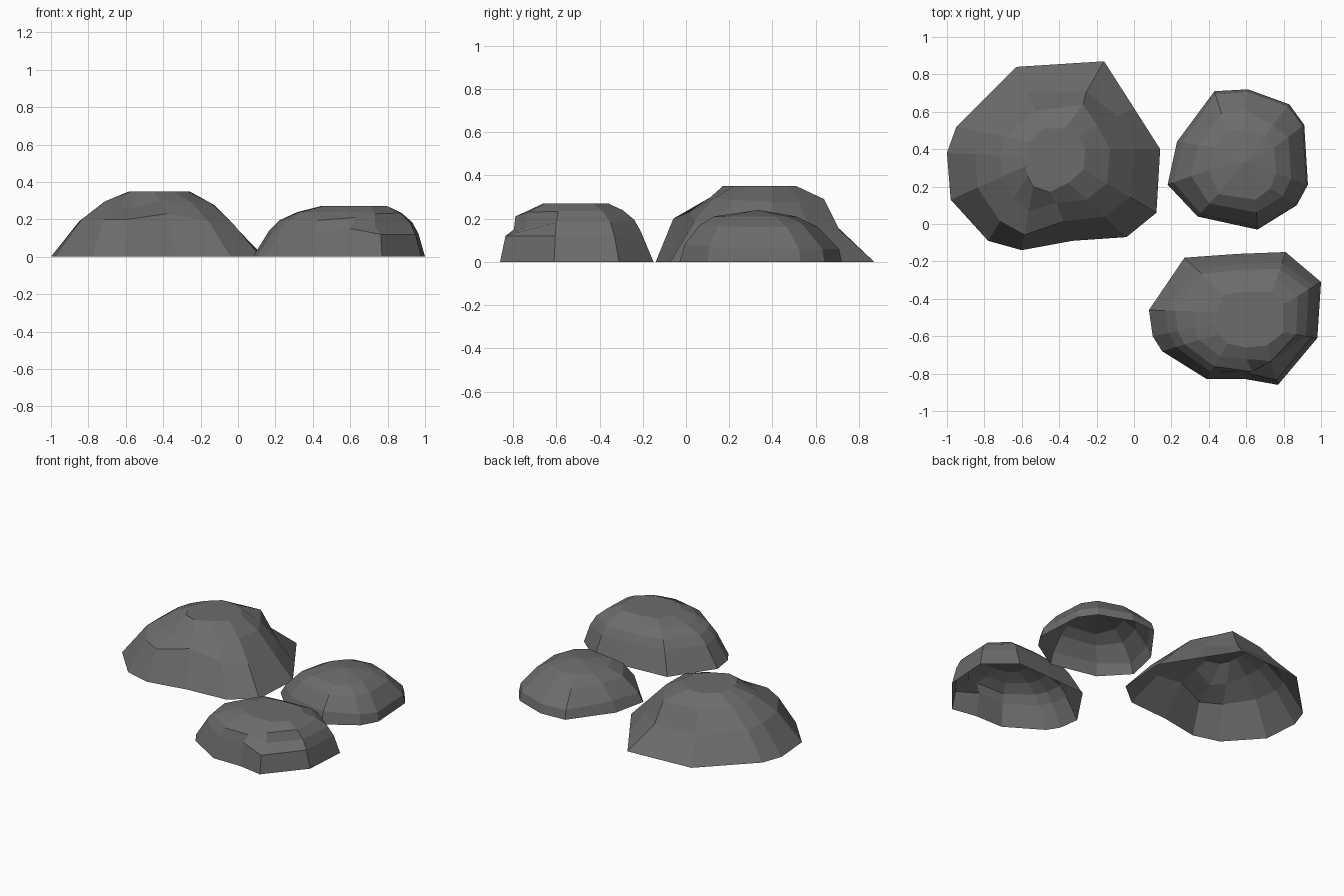
import bpy
import bmesh
from mathutils import Vector

default_cube = bpy.data.objects.get("Cube")
if default_cube:
    bpy.data.objects.remove(default_cube, do_unlink=True)

# One plain grey for every stone
stone_grey = bpy.data.materials.new("stone_grey")
stone_grey.use_nodes = True
grey = (0.15, 0.15, 0.15, 1)
stone_grey.diffuse_color = grey
shader = stone_grey.node_tree.nodes["Principled BSDF"]
shader.inputs["Base Color"].default_value = grey
shader.inputs["Roughness"].default_value = 0.9


# Open-bottomed stone lofted from clockwise columns:
# foot x, foot y, crown x, crown y, shoulder inset, shoulder height
def build_stone(name, columns, steps, crown_height, apex_height, dents):
    foot_ring, shoulder_ring, crown_ring = [], [], []
    for foot_x, foot_y, crown_x, crown_y, inset, height in columns:
        foot = Vector((foot_x, foot_y, 0))
        crown = Vector((crown_x, crown_y, crown_height))
        shoulder = foot.lerp(crown, inset)
        shoulder.z = height
        foot_ring.append(foot)
        shoulder_ring.append(shoulder)
        crown_ring.append(crown)

    # Rings between shoulder and crown
    rings = [foot_ring, shoulder_ring]
    for across, up in steps:
        ring = []
        for shoulder, crown in zip(shoulder_ring, crown_ring):
            point = shoulder.lerp(crown, across)
            point.z = shoulder.z + (crown.z - shoulder.z) * up
            ring.append(point)
        rings.append(ring)
    rings.append(crown_ring)

    # Nudged points for ledges and clefts
    for ring, column, offset in dents:
        rings[ring][column] += Vector(offset)

    bm = bmesh.new()
    verts = [[bm.verts.new(point) for point in ring] for ring in rings]
    count = len(columns)

    # Side facets
    for lower, upper in zip(verts, verts[1:]):
        for i in range(count):
            j = (i + 1) % count
            bm.faces.new((lower[j], lower[i], upper[i], upper[j]))

    # Crown facets
    middle = sum(crown_ring, Vector((0, 0, 0))) / count
    middle.z = apex_height
    apex = bm.verts.new(middle)
    for i in range(count):
        bm.faces.new((verts[-1][(i + 1) % count], verts[-1][i], apex))

    mesh = bpy.data.meshes.new(name)
    bm.to_mesh(mesh)
    bm.free()
    mesh.materials.append(stone_grey)
    stone = bpy.data.objects.new(name, mesh)
    bpy.context.collection.objects.link(stone)


# Large stone: steep front with a ledge, long slope at the back
build_stone(
    "large_stone",
    [
        (-1, .38, -.58, .36, .36, .19),
        (-.95, .52, -.56, .44, .34, .18),
        (-.63, .84, -.48, .51, .42, .16),
        (-.16, .87, -.37, .51, .45, .15),
        (0, .62, -.30, .47, .3, .14),
        (.14, .4, -.26, .4, .34, .14),
        (.12, .06, -.27, .29, .36, .17),
        (-.04, -.07, -.35, .22, .38, .19),
        (-.33, -.09, -.45, .17, .4, .23),
        (-.6, -.14, -.54, .2, .24, .2),
        (-.78, -.09, -.57, .26, .3, .2),
        (-.98, .13, -.58, .31, .36, .2),
    ],
    steps=[(.5, .65)],
    crown_height=.35,
    apex_height=.35,
    dents=[
        (2, 3, (.04, .03, .01)),
        (2, 9, (0, 0, -.04)),
        (2, 10, (0, 0, -.03)),
        (2, 8, (0, .02, -.01)),
    ],
)

# Round stone: low upright rim below a rounded dome
build_stone(
    "round_stone",
    [
        (.18, .21, .40, .29, .14, .06),
        (.23, .44, .43, .41, .15, .07),
        (.43, .71, .5, .49, .08, .06),
        (.61, .72, .59, .51, .06, .06),
        (.83, .64, .7, .47, .06, .06),
        (.91, .53, .75, .41, .06, .06),
        (.93, .21, .76, .27, .06, .06),
        (.87, .1, .73, .19, .08, .07),
        (.66, -.03, .65, .13, .15, .08),
        (.34, .04, .45, .16, .15, .08),
    ],
    steps=[(.5, .68)],
    crown_height=.21,
    apex_height=.24,
    dents=[(2, 4, (-.02, -.02, .02))],
)

# Front stone: near-upright sides, flat crown and a cleft at the front corner
build_stone(
    "front_stone",
    [
        (.08, -.46, .44, -.47, .24, .14),
        (.27, -.18, .48, -.38, .3, .15),
        (.55, -.16, .58, -.36, .28, .14),
        (.81, -.15, .74, -.36, .28, .14),
        (1, -.31, .8, -.43, .17, .12),
        (.98, -.61, .8, -.58, .17, .12),
        (.77, -.86, .71, -.65, .12, .1),
        (.6, -.83, .6, -.66, .2, .15),
        (.39, -.83, .5, -.64, .2, .14),
        (.15, -.68, .45, -.59, .25, .14),
        (.1, -.6, .44, -.53, .25, .14),
    ],
    steps=[(.2, .42), (.55, .76)],
    crown_height=.27,
    apex_height=.27,
    dents=[
        (2, 6, (-.02, .06, -.01)),
        (2, 7, (.03, -.02, .01)),
        (1, 6, (0, 0, .02)),
    ],
)
